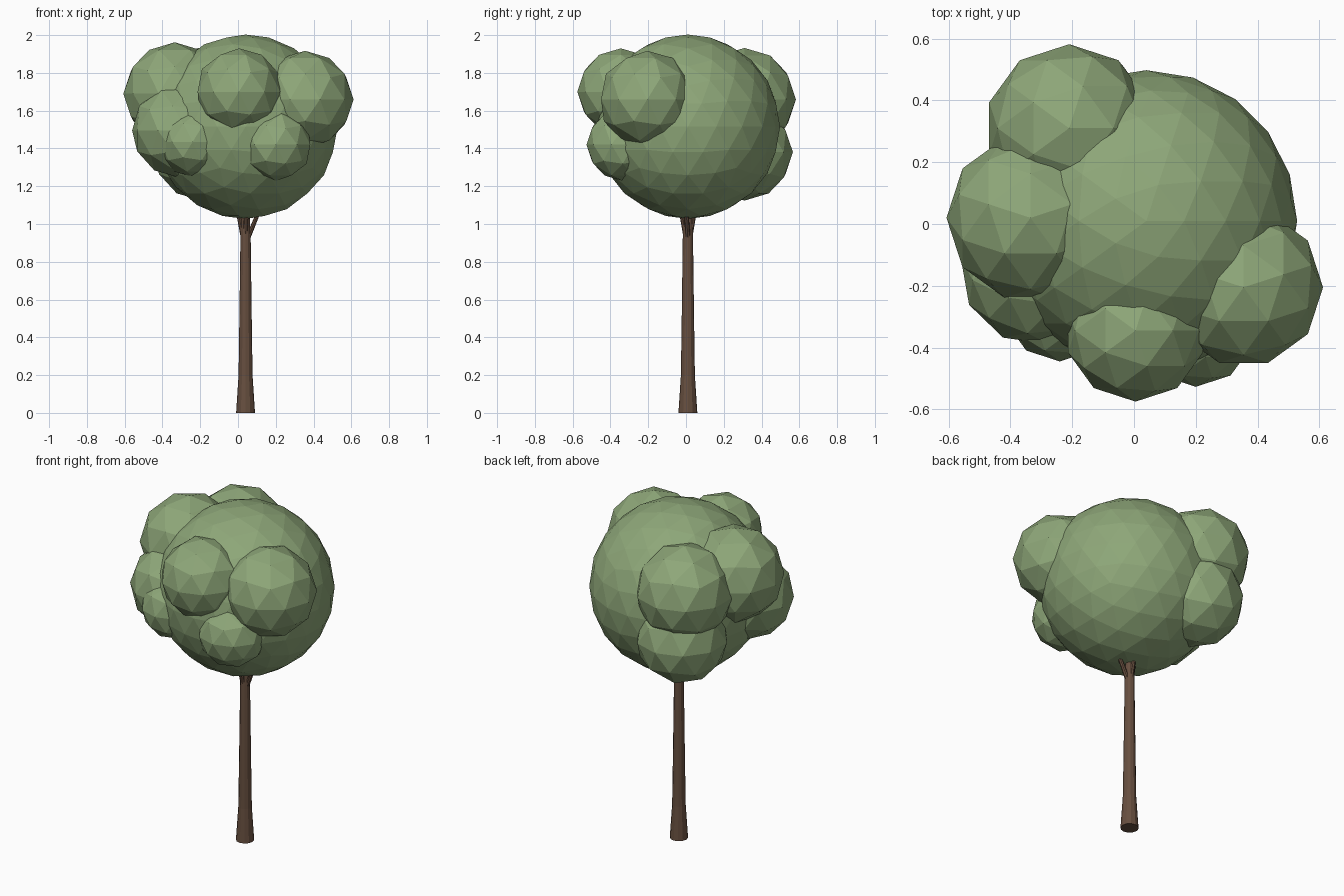
import bpy, bmesh, math
from mathutils import Vector

if "Cube" in bpy.data.objects:
    bpy.data.objects.remove(bpy.data.objects["Cube"])


def material(name, rgb):
    m = bpy.data.materials.new(name)
    m.diffuse_color = (*rgb, 1)
    m.use_nodes = True
    m.node_tree.nodes["Principled BSDF"].inputs["Base Color"].default_value = m.diffuse_color
    return m


leaf = material("leaf green", (0.27, 0.385, 0.19))
bark = material("bark brown", (0.135, 0.078, 0.050))


def finish(name, bm, mat):
    me = bpy.data.meshes.new(name)
    bm.to_mesh(me)
    bm.free()
    me.materials.append(mat)
    ob = bpy.data.objects.new(name, me)
    bpy.context.collection.objects.link(ob)
    return ob


def foliage(name, centre, radius, level=2, turn=0):
    bm = bmesh.new()
    bmesh.ops.create_icosphere(bm, subdivisions=level, radius=radius)
    ob = finish(name, bm, leaf)
    ob.location = centre
    ob.rotation_euler.z = math.radians(turn)


def limb(name, rings, sides):
    """Faceted tube through (x, y, z, radius) rings, capped at both ends."""
    bm = bmesh.new()
    loops = []
    for x, y, z, r in rings:
        loops.append([bm.verts.new((x + r * math.cos(math.tau * i / sides),
                                    y + r * math.sin(math.tau * i / sides), z))
                      for i in range(sides)])
    for a, b in zip(loops, loops[1:]):
        for i in range(sides):
            j = (i + 1) % sides
            bm.faces.new((a[i], a[j], b[j], b[i]))
    bm.faces.new(loops[0][::-1])
    bm.faces.new(loops[-1])
    finish(name, bm, bark)


# Large crown ball
foliage("crown", (0.04, 0.01, 1.515), 0.488, level=3)

# Smaller leaf clumps around the crown: centre, radius, turn
clumps = {
    "front_clump": ((0.005, -0.345, 1.70), 0.23, 0),
    "right_clump": ((0.355, -0.205, 1.66), 0.257, 18),
    "back_clump": ((-0.21, 0.31, 1.66), 0.272, 0),
    "left_clump": ((-0.335, 0.02, 1.69), 0.272, 18),
    "front_left_clump": ((-0.315, -0.145, 1.495), 0.248, 10),
    "small_front_left_clump": ((-0.24, -0.26, 1.435), 0.185, 0),
    "front_right_clump": ((0.20, -0.335, 1.42), 0.192, 0),
    "lower_back_clump": ((-0.19, 0.31, 1.38), 0.256, 0),
}
for name, (centre, radius, turn) in clumps.items():
    foliage(name, centre, radius, turn=turn)

# Trunk with a flared foot
limb("trunk", [(0.04, 0.01, 0, 0.05), (0.04, 0.01, 0.2, 0.037),
               (0.04, 0.01, 0.55, 0.032), (0.04, 0.01, 0.94, 0.027),
               (0.035, 0.01, 1.15, 0.022)], 12)

# Branches forking into the crown
limb("right_branch", [(0.05, 0.01, 0.92, 0.014), (0.12, 0.0, 1.09, 0.011)], 8)
limb("left_branch", [(0.03, 0.01, 0.92, 0.014), (-0.005, 0.0, 1.09, 0.011)], 8)
limb("front_branch", [(0.04, 0.0, 0.93, 0.014), (0.045, -0.03, 1.09, 0.011)], 8)
limb("back_branch", [(0.04, 0.02, 0.93, 0.014), (0.035, 0.05, 1.09, 0.011)], 8)
